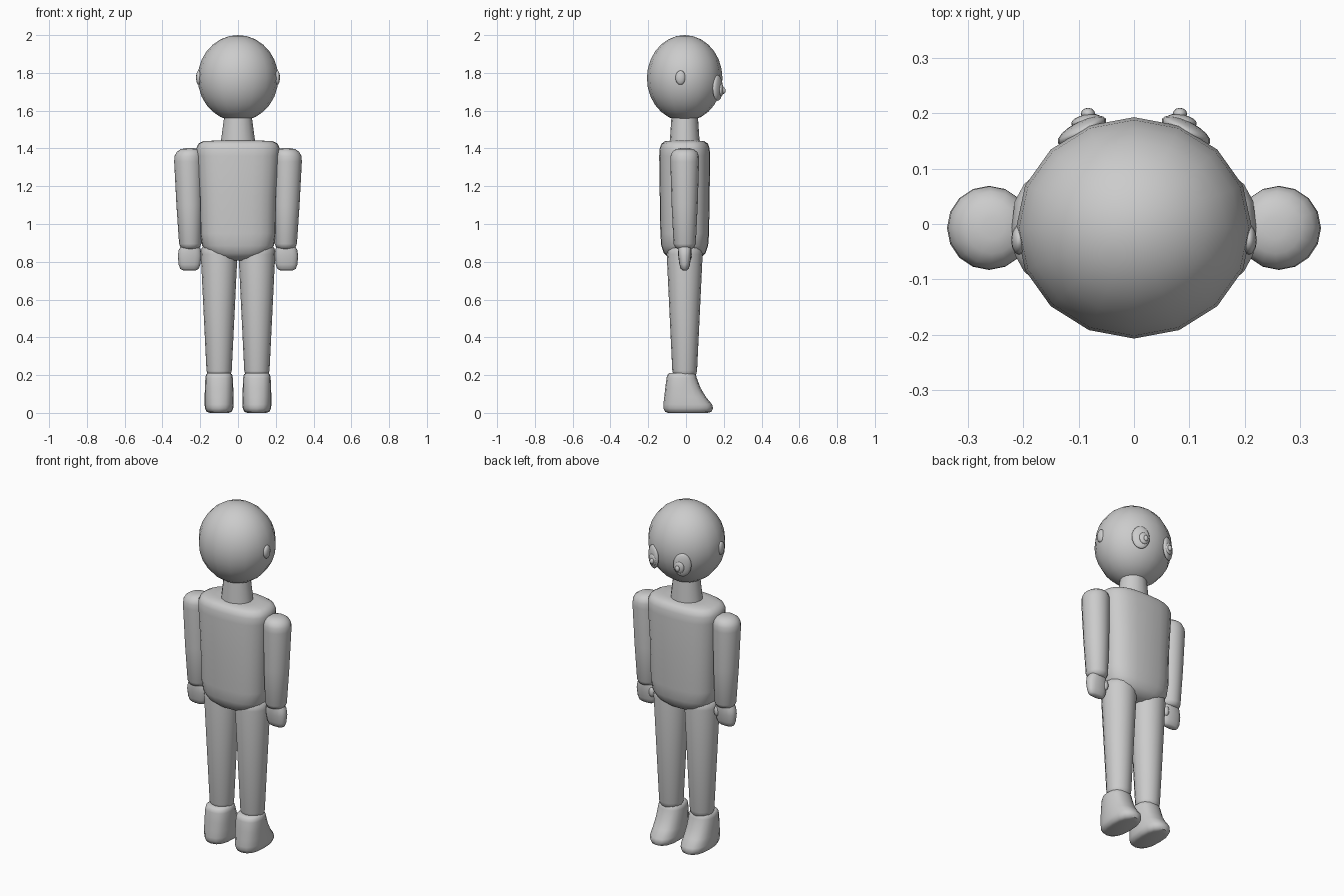
import bpy, bmesh, math
from mathutils import Matrix

grey = bpy.data.materials.new("plain_grey")
grey.diffuse_color = (0.6, 0.6, 0.6, 1)
CY = -0.007  # depth of the body axis


def finish(bm, name, angle=50):
    bmesh.ops.recalc_face_normals(bm, faces=bm.faces)
    mesh = bpy.data.meshes.new(name)
    bm.to_mesh(mesh)
    bm.free()
    for p in mesh.polygons:
        p.use_smooth = True
    mesh.set_sharp_from_angle(angle=math.radians(angle))
    mesh.materials.append(grey)
    obj = bpy.data.objects.new(name, mesh)
    bpy.context.collection.objects.link(obj)
    return obj


def power(v, e):
    return math.copysign(abs(v) ** e, v)


def loft(name, rings, sides=16, exponent=2.0, angle=50):
    """Stack superellipse rings given as (z, x, y, half width, half depth)."""
    bm = bmesh.new()
    loops = []
    for z, x, y, rx, ry in rings:
        loop = []
        for i in range(sides):
            a = 2 * math.pi * i / sides
            loop.append(bm.verts.new((x + rx * power(math.cos(a), 2 / exponent),
                                      y + ry * power(math.sin(a), 2 / exponent), z)))
        loops.append(loop)
    for a, b in zip(loops, loops[1:]):
        for i in range(sides):
            j = (i + 1) % sides
            bm.faces.new((a[i], a[j], b[j], b[i]))
    bm.faces.new(loops[0])
    bm.faces.new(loops[-1])
    return finish(bm, name, angle)


def ellipsoid(name, centre, radii, turn=0.0, segments=16, rings=10):
    bm = bmesh.new()
    bmesh.ops.create_uvsphere(bm, u_segments=segments, v_segments=rings, radius=1)
    m = (Matrix.Translation(centre) @ Matrix.Rotation(math.radians(turn), 4, 'Z')
         @ Matrix.Diagonal((*radii, 1)))
    bmesh.ops.transform(bm, matrix=m, verts=bm.verts)
    return finish(bm, name, 80)


# Head and neck
ellipsoid("head", (0, CY, 1.772), (0.213, 0.2, 0.228), rings=14)
loft("neck", [(1.42, 0, CY, 0.092, 0.08), (1.45, 0, CY, 0.089, 0.078),
              (1.57, 0, CY, 0.073, 0.07)])

# Torso: rounded shoulders and a bowl-shaped base
loft("torso", [(0.808, 0, CY, 0.05, 0.05), (0.82, 0, CY, 0.11, 0.085),
               (0.845, 0, CY, 0.16, 0.11), (0.885, 0, CY, 0.19, 0.124),
               (0.95, 0, CY, 0.2, 0.129), (1.15, 0, CY, 0.204, 0.132),
               (1.36, 0, CY, 0.218, 0.135), (1.4, 0, CY, 0.221, 0.132),
               (1.425, 0, CY, 0.21, 0.123), (1.438, 0, CY, 0.185, 0.105),
               (1.442, 0, CY, 0.12, 0.07)],
     sides=24, exponent=2.7)

for side, s in (("right", 1), ("left", -1)):
    # Ear
    ellipsoid(side + "_ear", (s * 0.208, -0.029, 1.775), (0.014, 0.027, 0.038),
              segments=12, rings=8)

    # Eye: white, iris and pupil stacked outwards
    ellipsoid(side + "_eye_white", (s * 0.094, 0.168, 1.72), (0.049, 0.018, 0.068), -s * 27)
    ellipsoid(side + "_iris", (s * 0.086, 0.186, 1.71), (0.028, 0.012, 0.034), -s * 12)
    ellipsoid(side + "_pupil", (s * 0.083, 0.199, 1.706), (0.013, 0.011, 0.017),
              segments=12, rings=8)

    # Arm
    loft(side + "_arm", [(z, s * x, CY, r, r) for z, x, r in (
        (0.868, 0.253, 0.035), (0.875, 0.253, 0.05), (0.895, 0.253, 0.059),
        (1.1, 0.257, 0.069), (1.33, 0.262, 0.076), (1.36, 0.261, 0.075),
        (1.382, 0.258, 0.066), (1.396, 0.256, 0.047), (1.402, 0.254, 0.02))])

    # Hand: flat mitten with a small thumb
    loft(side + "_hand", [(0.755, s * 0.257, CY, 0.035, 0.012),
                          (0.763, s * 0.257, CY, 0.049, 0.021),
                          (0.785, s * 0.257, CY, 0.057, 0.028),
                          (0.83, s * 0.256, CY, 0.063, 0.034),
                          (0.865, s * 0.255, CY, 0.058, 0.036),
                          (0.885, s * 0.254, CY, 0.045, 0.034)], exponent=2.5)
    ellipsoid(side + "_thumb", (s * 0.212, 0.014, 0.833), (0.018, 0.016, 0.03),
              segments=12, rings=8)

    # Leg
    loft(side + "_leg", [(z, s * 0.1, CY, r, r * 0.98) for z, r in (
        (0.19, 0.05), (0.2, 0.061), (0.225, 0.067), (0.55, 0.083), (0.84, 0.097),
        (0.87, 0.094), (0.89, 0.075))])

    # Foot: ankle cuff sloping down to a rounded toe
    loft(side + "_foot", [(z, s * 0.1, (b + f) / 2, w, (f - b) / 2) for z, w, b, f in (
        (0.0, 0.05, -0.095, 0.115), (0.006, 0.066, -0.11, 0.135),
        (0.025, 0.075, -0.12, 0.143), (0.045, 0.077, -0.12, 0.138),
        (0.085, 0.077, -0.115, 0.105), (0.13, 0.075, -0.11, 0.078),
        (0.185, 0.073, -0.103, 0.057), (0.203, 0.069, -0.098, 0.052),
        (0.212, 0.058, -0.085, 0.042))], exponent=2.5)
